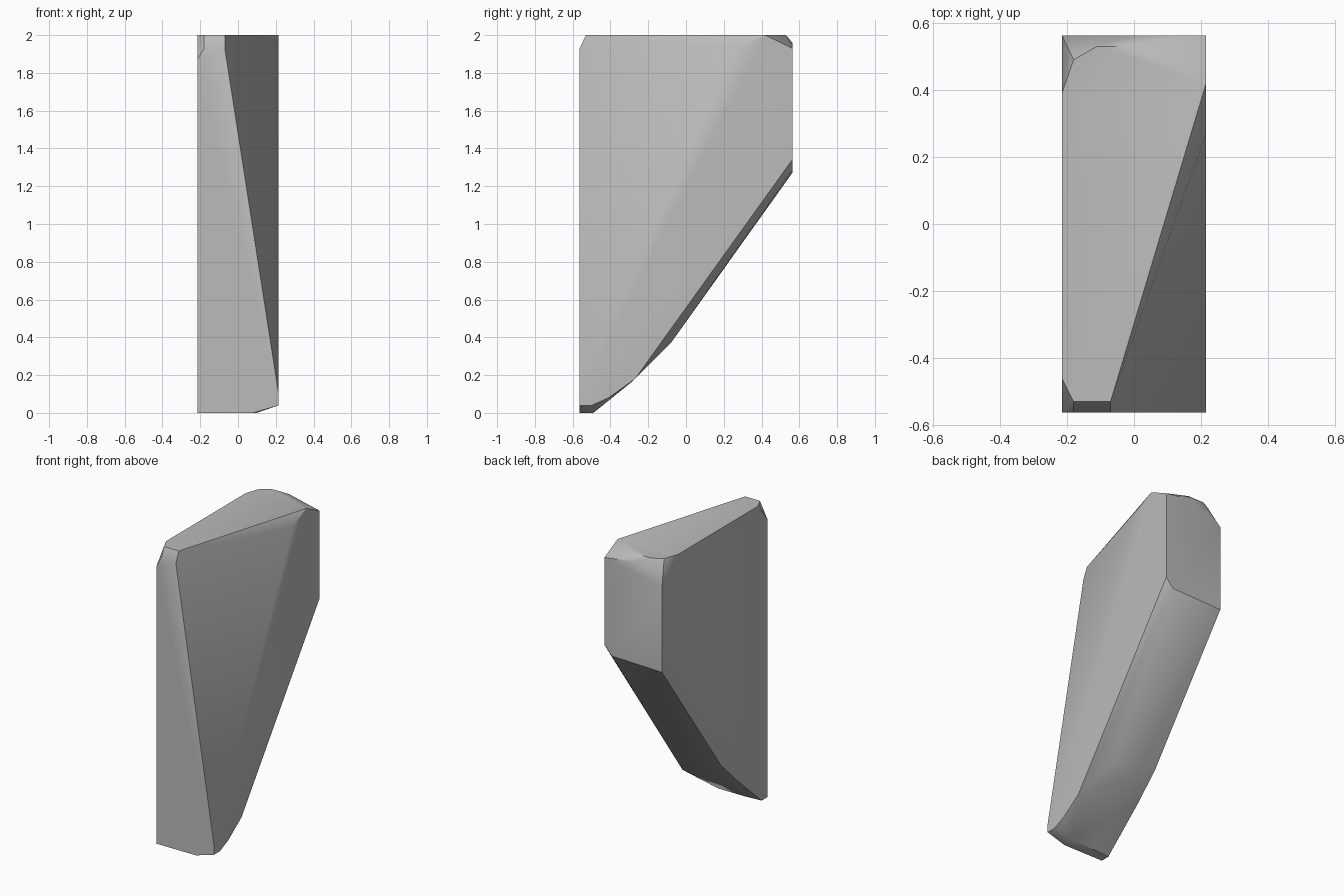
import bpy
import bmesh
import math

default_cube = bpy.data.objects.get("Cube")
if default_cube:
    bpy.data.objects.remove(default_cube, do_unlink=True)

# Overall half width, half depth and height of the shard
WIDE, DEEP, TALL = 0.215, 0.5625, 2.0


def make_material(name, colour):
    material = bpy.data.materials.new(name)
    material.use_nodes = True
    material.diffuse_color = colour
    shader = material.node_tree.nodes["Principled BSDF"]
    shader.inputs["Base Color"].default_value = colour
    return material


def convex_solid(name, corners, material):
    """Wrap a convex faceted solid around its corner points."""
    shape = bmesh.new()
    for corner in corners:
        shape.verts.new(corner)
    bmesh.ops.convex_hull(shape, input=shape.verts[:])
    loose = [v for v in shape.verts if not v.link_faces]
    bmesh.ops.delete(shape, geom=loose, context="VERTS")
    bmesh.ops.dissolve_limit(shape, angle_limit=math.radians(0.5),
                             verts=shape.verts[:], edges=shape.edges[:])
    bmesh.ops.recalc_face_normals(shape, faces=shape.faces[:])
    mesh = bpy.data.meshes.new(name)
    shape.to_mesh(mesh)
    shape.free()
    mesh.materials.append(material)
    solid = bpy.data.objects.new(name, mesh)
    bpy.context.collection.objects.link(solid)
    return solid


# Flat top outline, with chipped corners
top_rim = [(x, y, TALL) for x, y in (
    (-WIDE, -0.46), (-0.18, -0.53), (-0.07, -0.53), (WIDE, 0.42),
    (0.01, 0.53), (-0.11, 0.53), (-0.18, 0.49), (-WIDE, 0.39))]

# Flat front face, tapering upward along its left edge
front_face = [(x, -DEEP, z) for x, z in (
    (-WIDE, 0), (0.08, 0), (WIDE, 0.04), (WIDE, 0.1),
    (-0.07, 1.93), (-0.18, 1.93), (-WIDE, 1.87))]

# Flat back face, only reaching the upper part
back_face = [(x, DEEP, z) for x, z in (
    (-WIDE, 1.27), (0.16, 1.28), (WIDE, 1.34),
    (WIDE, 1.93), (0.0, 1.96), (-WIDE, 1.85))]

# Shoulder where the slanted front cut meets the left side
shoulder = [(WIDE, 0.27, 1.93)]

# Rounded underside: right edge, middle ridge and left edge
underside = [(x, y, z) for x, line in (
    (-WIDE, ((-0.5, 0), (-0.22, 0.25), (-0.06, 0.41))),
    (0.1, ((-0.49, 0), (-0.28, 0.17), (-0.08, 0.37))),
    (-0.1, ((-0.49, 0), (-0.28, 0.17), (-0.08, 0.37))),
    (WIDE, ((-0.5, 0.04), (-0.41, 0.08), (-0.27, 0.18)))) for y, z in line]

stone_grey = make_material("stone grey", (0.5, 0.5, 0.5, 1.0))
shard = convex_solid("stone_shard",
                     top_rim + front_face + back_face + shoulder + underside,
                     stone_grey)

# Soft shading over shallow angles, crisp along the strong edges
bpy.ops.object.select_all(action="DESELECT")
shard.select_set(True)
bpy.context.view_layer.objects.active = shard
bpy.ops.object.shade_smooth_by_angle(angle=math.radians(30))
